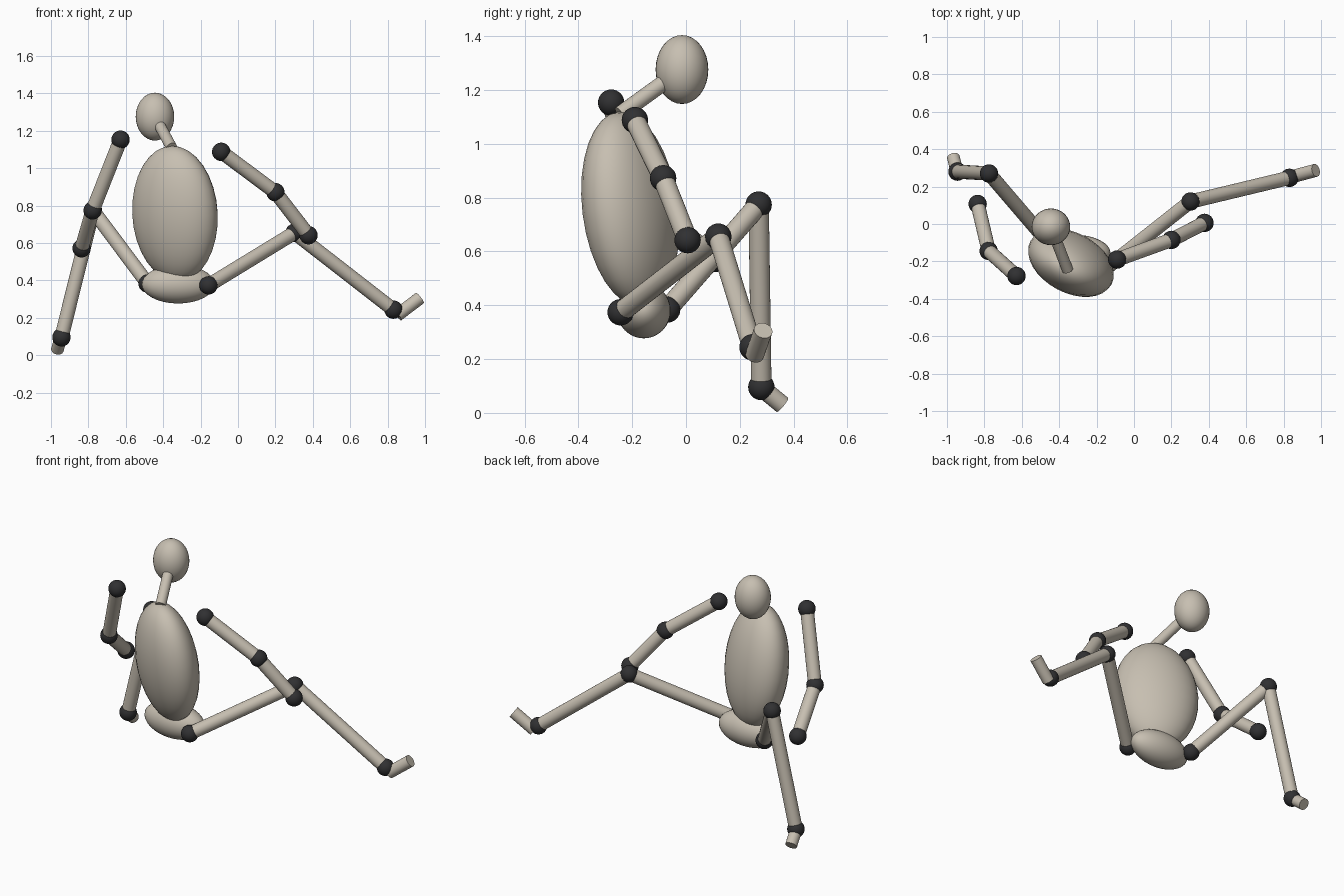
import bpy, math
from mathutils import Vector, Matrix

if "Cube" in bpy.data.objects:
    bpy.data.objects.remove(bpy.data.objects["Cube"])


def material(name, color):
    m = bpy.data.materials.new(name)
    m.diffuse_color = (*color, 1)
    m.use_nodes = True
    m.node_tree.nodes["Principled BSDF"].inputs["Base Color"].default_value = m.diffuse_color
    return m


BEIGE = material("warm_beige", (0.57, 0.52, 0.44))
DARK = material("charcoal", (0.03, 0.03, 0.032))


def finish(name, mat):
    ob = bpy.context.object
    ob.name = name
    ob.data.materials.append(mat)
    bpy.ops.object.shade_smooth_by_angle(angle=math.radians(40))
    return ob


def ball(name, center, radii, mat, rotation=None):
    bpy.ops.mesh.primitive_uv_sphere_add(segments=32, ring_count=16, radius=1)
    ob = finish(name, mat)
    rot = rotation or Matrix.Identity(4)
    ob.matrix_world = Matrix.Translation(center) @ rot @ Matrix.Diagonal((*radii, 1))
    return ob


def rod(name, start, end, radius):
    a, b = Vector(start), Vector(end)
    bpy.ops.mesh.primitive_cylinder_add(vertices=24, radius=radius, depth=(b - a).length)
    ob = finish(name, BEIGE)
    turn = (b - a).to_track_quat('Z', 'Y').to_matrix().to_4x4()
    ob.matrix_world = Matrix.Translation((a + b) / 2) @ turn
    return ob


def limb(side, joints, bones):
    """Dark ball at every joint, a beige rod between neighbours."""
    for joint, p in joints:
        ball(f"{side}_{joint}_joint", p, (0.049,) * 3, DARK)
    for bone, (_, a), (_, b) in zip(bones, joints, joints[1:]):
        rod(f"{side}_{bone}", a, b, 0.038)


# Head and neck
HEAD = (-0.444, -0.015, 1.276)
ball("head", HEAD, (0.103, 0.098, 0.128), BEIGE)
rod("neck", (-0.355, -0.245, 1.11), HEAD, 0.03)

# Torso: flattened egg, turned and leaning slightly forward
spine = Vector((-0.045, -0.12, 1)).normalized()
lean = Vector((0, 0, 1)).rotation_difference(spine).to_matrix().to_4x4()
yaw = Matrix.Rotation(math.radians(-28), 4, 'Z')
ball("torso", (-0.337, -0.207, 0.757), (0.246, 0.155, 0.365), BEIGE, lean @ yaw)

# Pelvis
ball("pelvis", (-0.32, -0.157, 0.38), (0.195, 0.1, 0.103), BEIGE)

# Arms
ARM = ("upper_arm", "forearm")
limb("right", [("shoulder", (-0.09, -0.19, 1.088)),
               ("elbow", (0.20, -0.085, 0.872)),
               ("wrist", (0.377, 0.006, 0.642))], ARM)
limb("left", [("shoulder", (-0.628, -0.278, 1.153)),
              ("elbow", (-0.777, -0.144, 0.775)),
              ("wrist", (-0.836, 0.107, 0.572))], ARM)

# Legs
LEG = ("thigh", "shin")
limb("right", [("hip", (-0.158, -0.243, 0.374)),
               ("knee", (0.302, 0.12, 0.655)),
               ("ankle", (0.831, 0.247, 0.244))], LEG)
limb("left", [("hip", (-0.484, -0.07, 0.384)),
              ("knee", (-0.775, 0.27, 0.774)),
              ("ankle", (-0.944, 0.28, 0.096))], LEG)

# Feet
rod("right_foot", (0.852, 0.255, 0.215), (0.972, 0.287, 0.306), 0.035)
rod("left_foot", (-0.945, 0.275, 0.098), (-0.966, 0.358, 0.03), 0.034)
